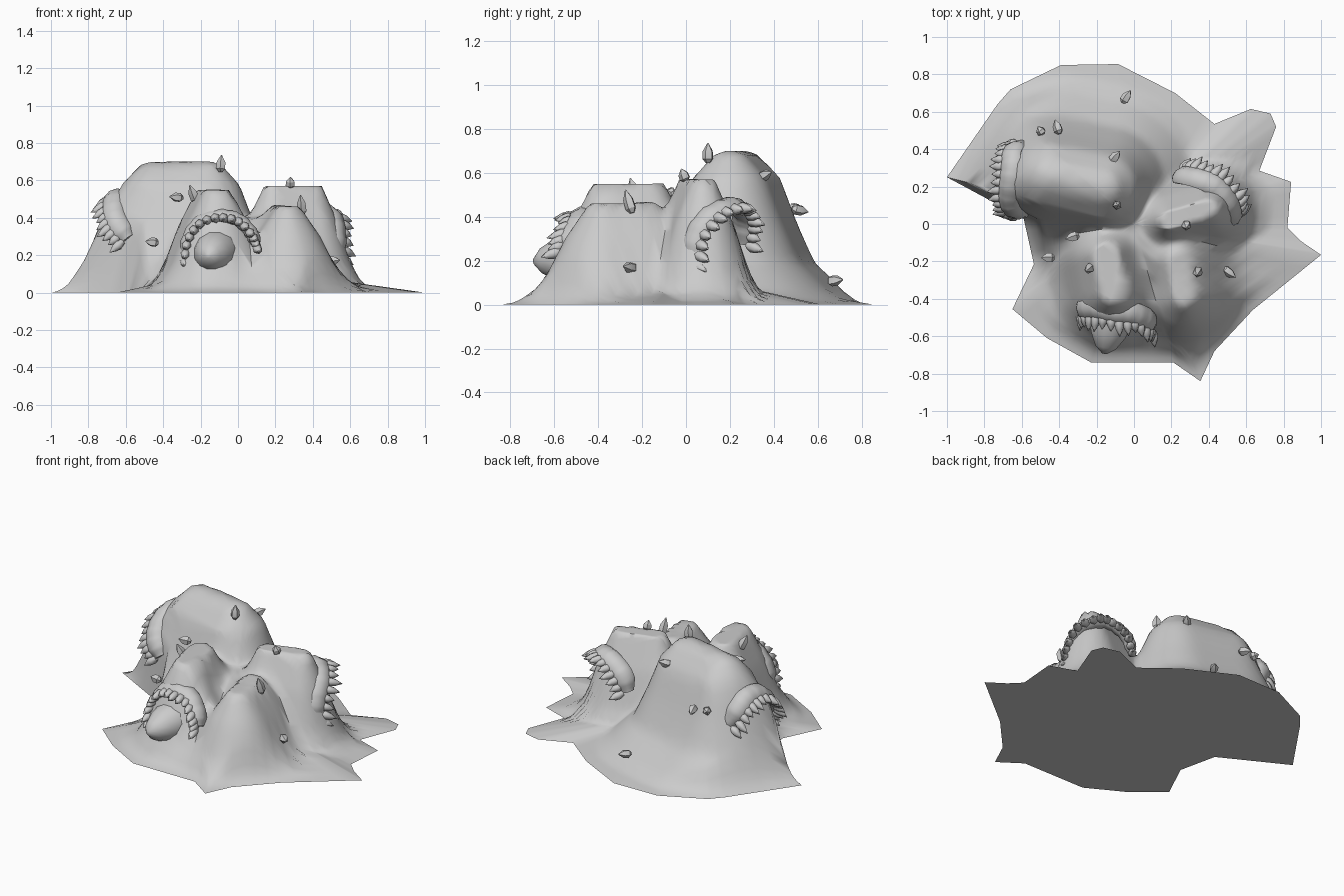
import bpy, bmesh, math
from mathutils import Vector

if "Cube" in bpy.data.objects:
    bpy.data.objects.remove(bpy.data.objects["Cube"])

def make_object(name, bm, angle=40):
    bmesh.ops.recalc_face_normals(bm, faces=bm.faces)
    me = bpy.data.meshes.new(name)
    bm.to_mesh(me)
    bm.free()
    ob = bpy.data.objects.new(name, me)
    bpy.context.collection.objects.link(ob)
    bpy.ops.object.select_all(action='DESELECT')
    ob.select_set(True)
    bpy.context.view_layer.objects.active = ob
    bpy.ops.object.shade_smooth_by_angle(angle=math.radians(angle))
    return ob

def skin_rings(bm, rings):
    """Join closed rings of verts with quads and cap both ends."""
    for a, b in zip(rings, rings[1:]):
        n = len(a)
        for i in range(n):
            bm.faces.new((a[i], a[(i + 1) % n], b[(i + 1) % n], b[i]))
    bm.faces.new(rings[0][::-1])
    bm.faces.new(rings[-1])

def add_spike(bm, base, direction, length, radius, profile, sides=6):
    d = Vector(direction).normalized()
    u = d.orthogonal().normalized()
    v = d.cross(u)
    rings = []
    for t, r in profile:
        c = Vector(base) + d * (t * length)
        rings.append([bm.verts.new(c + (u * math.cos(k * math.tau / sides) +
                      v * math.sin(k * math.tau / sides)) * r * radius)
                      for k in range(sides)])
    skin_rings(bm, rings)

def smooth_path(pts, steps):
    """Catmull-Rom through the points."""
    p = [Vector(q) for q in pts]
    p = [2 * p[0] - p[1]] + p + [2 * p[-1] - p[-2]]
    out = []
    for i in range(1, len(p) - 2):
        a, b, c, d = p[i - 1:i + 3]
        for k in range(steps):
            t = k / steps
            out.append(0.5 * (2 * b + (c - a) * t + (2 * a - 5 * b + 4 * c - d) * t * t
                              + (3 * b - a - 3 * c + d) * t ** 3))
    return out + [p[-2]]

# Mound: jagged footprint raised by rounded ridges
OUTLINE = [(-1, .25), (-.73, .64), (-.66, .72), (-.39, .85), (-.085, .855), (.22, .7),
           (.43, .535), (.625, .615), (.73, .59), (.76, .52), (.67, .285), (.84, .225),
           (.82, -.02), (.89, -.09), (1, -.165), (.635, -.46), (.43, -.68), (.355, -.84),
           (.21, -.74), (-.23, -.74), (-.465, -.61), (-.65, -.455), (-.535, -.215),
           (-.59, .03)]
ROUND = [(0, 1), (.1, .97), (.27, .82), (.4, .55), (.55, .28), (.8, .09), (1, 0), (99, 0)]
STEEP = [(0, 1), (.4, .66), (.75, .26), (1, .1), (1.5, 0), (99, 0)]
# start, end, height, flat radius, fall width, fall shape
RIDGES = [((-.45, .26), (-.16, .2), .70, .02, .55, ROUND),
          ((-.58, .27), (-.62, .2), .48, .06, .20, STEEP),
          ((-.15, -.17), (-.11, -.36), .55, .07, .24, STEEP),
          ((.19, .02), (.4, .08), .57, .05, .21, STEEP),
          ((.24, -.2), (.27, -.38), .46, .06, .27, STEEP),
          ((-.1, .1), (.15, -.1), .40, .05, .5, ROUND)]

def fall(u, shape):
    for (a, fa), (b, fb) in zip(shape, shape[1:]):
        if u <= b:
            return fa + (fb - fa) * (u - a) / (b - a)

def height(x, y):
    total = 0
    p = Vector((x, y))
    for a, b, h, r, w, shape in RIDGES:
        a, b = Vector(a), Vector(b)
        t = max(0, min(1, (p - a).dot(b - a) / (b - a).length_squared))
        d = (p - a.lerp(b, t)).length
        total += (h * fall(max(0, d - r) / w, shape)) ** 10
    return total ** .1

bm = bmesh.new()
edge = []
for i, a in enumerate(OUTLINE):
    b = Vector(OUTLINE[(i + 1) % len(OUTLINE)])
    edge += [Vector(a).lerp(b, k / 4) for k in range(4)]
rings = []
N = 32
for j in range(N + 1):
    s = 1 - j / N * .99
    ring = []
    for e in edge:
        x, y = e * s
        skirt = min(1, (1 - s) / .13)
        z = max(height(x, y) * skirt, .14 * (1 - s))
        ring.append(bm.verts.new((x, y, z)))
    rings.append(ring)
skin_rings(bm, rings)
make_object("mound", bm, 60)

# Mouths: arched gum with a row of teeth
MOUTHS = {
    "front": ([(-.28, -.44, .18), (-.265, -.45, .29), (-.2, -.45, .38), (-.1, -.47, .41),
               (0, -.48, .39), (.07, -.51, .32), (.1, -.54, .25)], (.0, -1, -.25)),
    "left": ([(-.6, .43, .36), (-.65, .39, .46), (-.66, .31, .51), (-.67, .21, .5),
              (-.67, .12, .43), (-.64, .07, .36), (-.59, .05, .29)], (-.9, -.1, -.6)),
    "right": ([(.53, .02, .19), (.53, .04, .31), (.51, .11, .41), (.44, .2, .45),
               (.36, .24, .44), (.27, .26, .38), (.23, .26, .28)], (.65, .65, -.25)),
}
TOOTH = [(0, .6), (.3, 1), (.6, .8), (1, .05)]
for side, (pts, facing) in MOUTHS.items():
    path = smooth_path(pts, 5)
    f = Vector(facing).normalized()
    # gum tube, wider along the facing direction
    bm = bmesh.new()
    rings = []
    for i, p in enumerate(path):
        t = (path[min(i + 1, len(path) - 1)] - path[max(i - 1, 0)]).normalized()
        u = (f - t * f.dot(t)).normalized()
        v = t.cross(u)
        end = min(i, len(path) - 1 - i) / 3
        r = .6 + .4 * min(1, end)
        bump = 1 + .08 * math.sin(i * 2.1)
        rings.append([bm.verts.new(p + (u * math.cos(k * math.tau / 8) * .06 +
                      v * math.sin(k * math.tau / 8) * .036 * bump) * r) for k in range(8)])
    skin_rings(bm, rings)
    make_object(side + "_gum", bm, 60)

    bm = bmesh.new()
    centre = sum(path, Vector()) / len(path)
    for n, p in enumerate(path[::2]):
        out = (p - centre).normalized() * .15
        add_spike(bm, p + f * .03, f + out, .09 + .015 * math.sin(n * 1.7), .027, TOOTH)
    make_object(side + "_teeth", bm, 60)

# Tongue poking from the front mouth
bm = bmesh.new()
add_spike(bm, (-.1, -.4, .22), (-.2, -1, -.08), .3, .13,
          [(0, 1), (.35, .95), (.65, .75), (.88, .45), (1, .1)], 12)
make_object("tongue", bm, 60)

# Loose shards scattered over the mound: position, direction, length
SHARDS = [((-.04, .68, .11), (.5, .8, .1), .08), ((-.41, .52, .43), (-.3, .9, -.2), .08),
          ((-.5, .5, .44), (-.5, .7, .2), .05), ((-.1, .36, .59), (.5, .6, .3), .08),
          ((-.09, .1, .69), (.05, 0, 1), .09), ((-.33, -.07, .51), (-1, -.3, .1), .075),
          ((-.46, -.18, .27), (-1, 0, .1), .07), ((-.24, -.24, .53), (-.4, -.3, 1), .1),
          ((.28, -.01, .59), (0, -.4, 1), .06), ((.34, -.26, .47), (-.1, -.3, 1), .11),
          ((.51, -.26, .17), (.8, -.6, .1), .085)]
SHARD = [(-.5, .4), (-.3, .95), (.1, .9), (.5, .1)]
bm = bmesh.new()
for pos, direction, length in SHARDS:
    add_spike(bm, pos, direction, length, .027, SHARD, 5)
make_object("shards", bm, 30)
